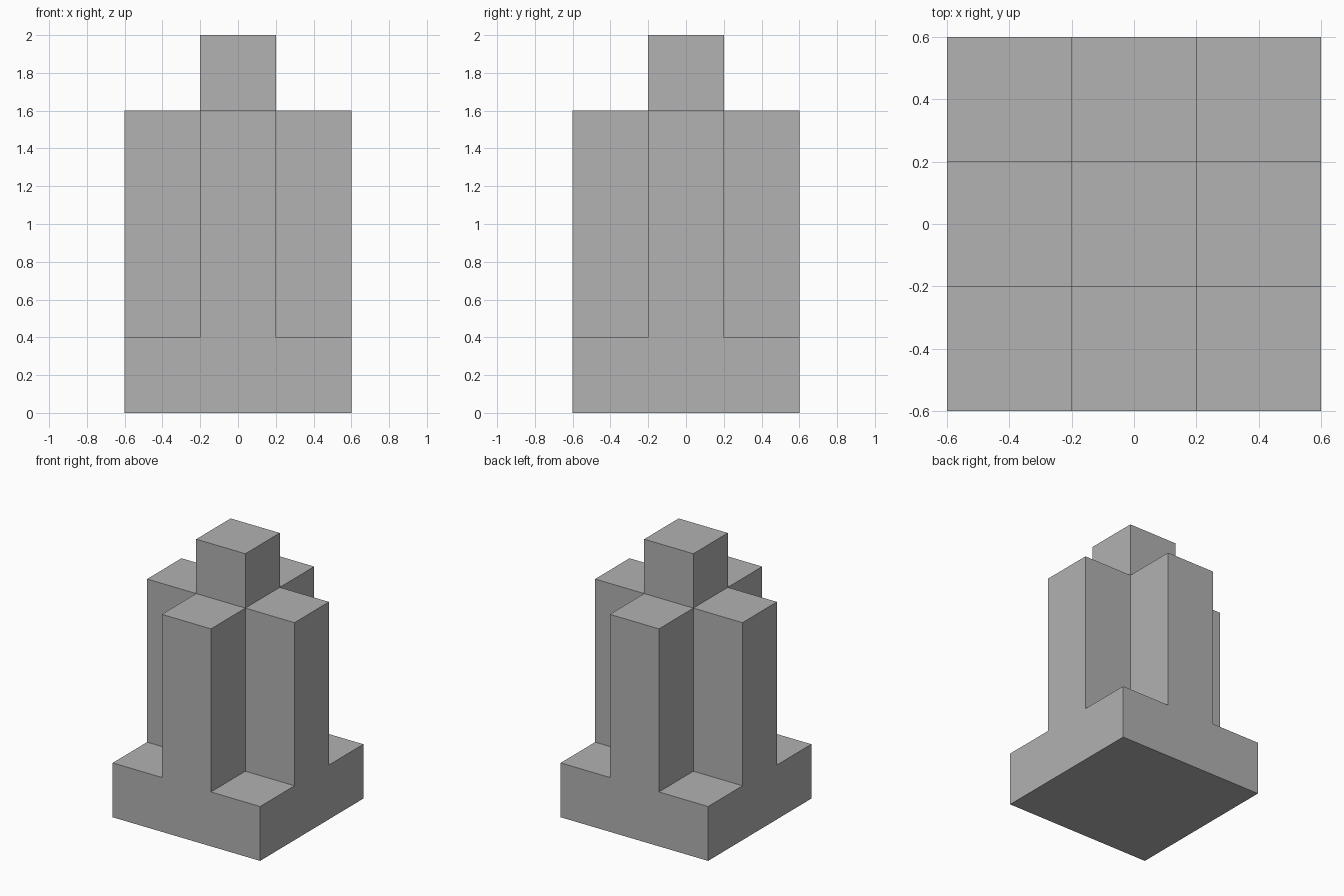
import bpy
import bmesh
from mathutils import Vector, Matrix

cube = bpy.data.objects.get("Cube")
if cube:
    bpy.data.objects.remove(cube, do_unlink=True)

HALF, INNER = 0.6, 0.2           # half width of the base, half width of an arm
BASE, SHOULDER, TOP = 0.4, 1.6, 2.0

grey = bpy.data.materials.new("plain_grey")
grey.use_nodes = True
colour = (0.445, 0.445, 0.445, 1)
grey.diffuse_color = colour
grey.node_tree.nodes["Principled BSDF"].inputs["Base Color"].default_value = colour


def raise_cells(bm, level, height, chosen):
    """Extrude the upward cells at a level that satisfy a rule."""
    faces = [f for f in bm.faces
             if f.normal.z > 0.9 and abs(f.calc_center_median().z - level) < 0.001
             and chosen(f.calc_center_median())]
    new = bmesh.ops.extrude_face_region(bm, geom=faces)["geom"]
    verts = [g for g in new if isinstance(g, bmesh.types.BMVert)]
    bmesh.ops.translate(bm, verts=verts, vec=(0, 0, height - level))
    buried = [f for f in faces if f.is_valid]
    if buried:
        bmesh.ops.delete(bm, geom=buried, context="FACES")
    bm.normal_update()


# Square base, divided into nine cells
bm = bmesh.new()
bmesh.ops.create_cube(bm, size=1, matrix=Matrix.Translation((0, 0, BASE / 2))
                      @ Matrix.Diagonal((2 * HALF, 2 * HALF, BASE, 1)))
for axis in (Vector((1, 0, 0)), Vector((0, 1, 0))):
    for side in (-INNER, INNER):
        bmesh.ops.bisect_plane(bm, geom=bm.verts[:] + bm.edges[:] + bm.faces[:],
                               plane_co=axis * side, plane_no=axis)
bm.normal_update()

# Cross-shaped shaft, then the square cap in its middle
raise_cells(bm, BASE, SHOULDER, lambda c: min(abs(c.x), abs(c.y)) < INNER)
raise_cells(bm, SHOULDER, TOP, lambda c: max(abs(c.x), abs(c.y)) < INNER)

# Merge coplanar cells into clean flat faces
bmesh.ops.dissolve_limit(bm, angle_limit=0.01, verts=bm.verts[:], edges=bm.edges[:])
bmesh.ops.recalc_face_normals(bm, faces=bm.faces[:])

mesh = bpy.data.meshes.new("cross_tower")
bm.to_mesh(mesh)
bm.free()
mesh.materials.append(grey)
tower = bpy.data.objects.new("cross_tower", mesh)
bpy.context.collection.objects.link(tower)
